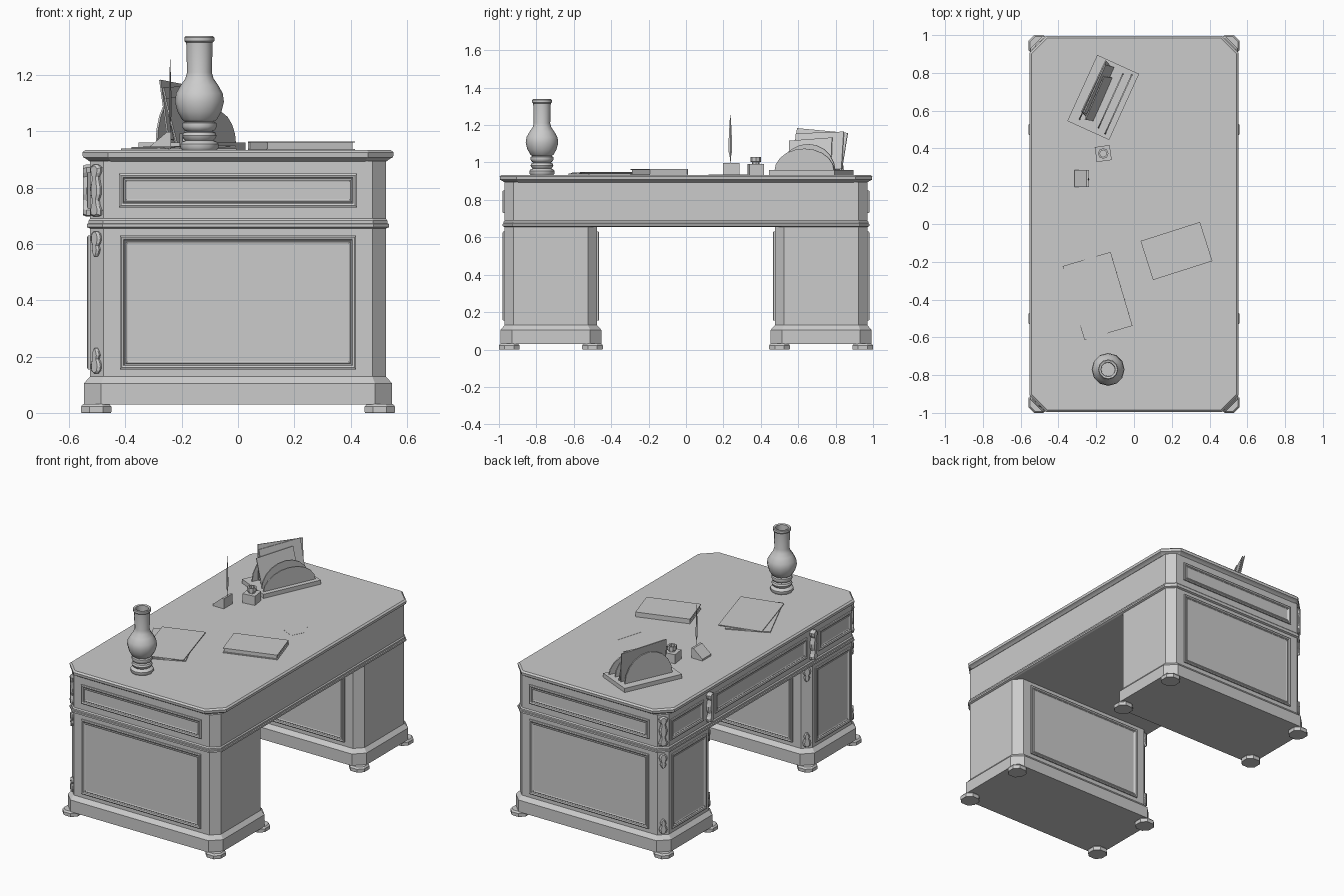
import bpy, bmesh, math
from mathutils import Matrix, Vector

if "Cube" in bpy.data.objects:
    bpy.data.objects.remove(bpy.data.objects["Cube"])

R = math.radians
TOP = 0.934  # desk surface height


def place(x=0, y=0, z=0, yaw=0):
    return Matrix.Translation((x, y, z)) @ Matrix.Rotation(R(yaw), 4, 'Z')


def loft(name, rings, m=Matrix(), smooth=None, caps=True):
    """Skin a stack of equally sized point rings and close both ends."""
    bm = bmesh.new()
    loops = [[bm.verts.new(m @ Vector(p)) for p in r] for r in rings]
    for a, b in zip(loops, loops[1:]):
        for i in range(len(a)):
            j = (i + 1) % len(a)
            bm.faces.new((a[i], a[j], b[j], b[i]))
    if caps:
        bm.faces.new(loops[0][::-1])
        bm.faces.new(loops[-1])
    bmesh.ops.recalc_face_normals(bm, faces=bm.faces)
    me = bpy.data.meshes.new(name)
    bm.to_mesh(me)
    bm.free()
    ob = bpy.data.objects.new(name, me)
    bpy.context.collection.objects.link(ob)
    if smooth:
        bpy.ops.object.select_all(action='DESELECT')
        ob.select_set(True)
        bpy.context.view_layer.objects.active = ob
        bpy.ops.object.shade_smooth_by_angle(angle=R(smooth))
    return ob


def octa(hx, hy, ch, z, o=0):
    """Rectangle with cut corners, grown outwards by o."""
    c, hx, hy = ch + 0.586 * o, hx + o, hy + o
    return [(hx, c - hy, z), (hx, hy - c, z), (hx - c, hy, z), (c - hx, hy, z),
            (-hx, hy - c, z), (-hx, c - hy, z), (c - hx, -hy, z), (hx - c, -hy, z)]


def octa_block(name, hx, hy, ch, prof, x=0, y=0):
    return loft(name, [octa(hx, hy, ch, z, o) for z, o in prof], place(x, y))


def box(name, sx, sy, sz, m):
    """Box standing on the local origin."""
    r = [(-sx/2, -sy/2), (sx/2, -sy/2), (sx/2, sy/2), (-sx/2, sy/2)]
    return loft(name, [[(a, b, z) for a, b in r] for z in (0, sz)], m)


def panel(name, w, h, m):
    """Framed panel facing local -y."""
    prof = [(0, -.004), (0, .008), (.006, .011), (.014, .008), (.018, .002),
            (.022, .005), (.028, .002)]
    rings = []
    for i, d in prof:
        a, b = w/2 - i, h/2 - i
        rings.append([(-a, -d, -b), (a, -d, -b), (a, -d, b), (-a, -d, b)])
    return loft(name, rings, m)


def carving(name, half, depth, m):
    """Symmetric carved ornament from half an outline, with a rounded face."""
    pts = half + [(-a, b) for a, b in reversed(half)]
    return loft(name, [[(a * s, -d, b * t) for a, b in pts]
                       for s, t, d in ((1, 1, -.004), (1, 1, depth*.5), (.6, .94, depth))], m)


def lathe(name, prof, x, y, n=12, smooth=40):
    rings = [[(r*math.cos(2*math.pi*k/n), r*math.sin(2*math.pi*k/n), z)
              for k in range(n)] for r, z in prof]
    return loft(name, rings, place(x, y), smooth)


# Desk top and drawer case
octa_block("desk_top", .527, .97, .075,
           [(.893, 0), (.902, .012), (.908, .024), (.925, .026), (TOP, .016)])
octa_block("drawer_case", .525, .97, .048, [(.66, 0), (.895, 0)])
octa_block("waist_moulding", .525, .97, .048,
           [(.655, 0), (.66, .012), (.671, .012), (.673, .006), (.683, .006), (.69, 0)])

# Pedestals with flared plinths and feet
PX, PY, PH = .525, .7225, .2475
for s, side in ((-1, "front"), (1, "rear")):
    octa_block(side + "_pedestal", PX, PH, .048,
               [(.03, .022), (.105, .022), (.13, 0), (.66, 0)], 0, s*PY)
    for fx in (-1, 1):
        for fy, where in ((.945, "outer"), (.5, "inner")):
            octa_block(f"{side}_{where}_foot", .054, .055, .03,
                       [(0, -.002), (.004, 0), (.022, 0), (.032, -.008)], fx*.504, s*fy)

    # End panels, kneehole panels, doors and small drawers
    out, inn = (0, 180) if s < 0 else (180, 0)
    panel(side + "_end_upper_panel", .845, .12, place(0, s*.97, .79, out))
    panel(side + "_end_lower_panel", .84, .475, place(0, s*.97, .3925, out))
    panel(side + "_kneehole_panel", .84, .475, place(0, s*.475, .3925, inn))
    panel(side + "_door", .35, .475, place(-PX, s*PY, .3925, -90))
    panel(side + "_small_drawer", .33, .13, place(-PX, s*.745, .79, -90))
panel("centre_drawer", .92, .13, place(-PX, 0, .79, -90))

# Carved ornaments on the drawer side
SCROLL = [(.006, -.093), (.024, -.088), (.027, -.07), (.018, -.055), (.013, -.035), (.022, -.015),
          (.024, .01), (.018, .03), (.014, .05), (.024, .065), (.027, .082), (.008, .093)]
LEAF = [(.004, -.045), (.012, -.035), (.018, -.02), (.012, -.006), (.02, .004),
        (.024, .02), (.02, .036), (.008, .045)]
for s in (-1, 1):
    yaw = -90 + s * -45
    carving("corner_scroll", SCROLL, .016, place(-.501, s*.946, .79, yaw))
    carving("pilaster_scroll", SCROLL, .026, place(-PX, s*.52, .79, -90))
    for y, w in ((.946, yaw), (.499, -180 - yaw)):
        m = place(-.501, s*y, .6, w)
        carving("upper_leaf", LEAF, .014, m)
        carving("lower_leaf", [(a, -b) for a, b in reversed(LEAF)], .014,
                place(-.501, s*y, .185, w))

# Oil lamp: base rings, bulb and open chimney
lathe("lamp_base", [(.062, TOP), (.068, .942), (.068, .955), (.06, .964), (.05, .968),
                    (.058, .976), (.061, .985), (.056, .996), (.046, 1.0), (.056, 1.006),
                    (.062, 1.018), (.06, 1.03), (.048, 1.036)], -.137, -.77)
lathe("lamp_glass", [(.05, 1.033), (.062, 1.042), (.078, 1.07), (.087, 1.105), (.083, 1.135),
                     (.066, 1.165), (.05, 1.188), (.044, 1.21), (.047, 1.315), (.053, 1.321),
                     (.053, 1.334), (.049, 1.338), (.038, 1.335), (.036, 1.22)], -.137, -.77)

# Letter rack with arched dividers and leaning letters
rack = place(-.163, .67, TOP, -24.4)
box("rack_base", .243, .384, .026, rack)
for u, w, h in ((.085, .35, .12), (.04, .32, .145), (-.07, .32, .17)):
    arc = [(w/2*math.cos(math.pi*k/10), .02 + h*math.sin(math.pi*k/10)) for k in range(11)]
    loft("rack_divider", [[(u + d, a, b) for a, b in arc] for d in (0, .007)], rack)
for u, v, w, h, lean, roll in ((-.015, .03, .28, .205, -13, 2), (-.03, .015, .3, .215, -11, -5),
                               (.0, -.01, .25, .17, -14, 4)):
    box("letter", .006, w, h, rack @ Matrix.Translation((u, v, .026))
        @ Matrix.Rotation(R(lean), 4, 'Y') @ Matrix.Rotation(R(roll), 4, 'X'))

# Ink bottle
box("ink_bottle", .08, .08, .058, place(-.163, .373, TOP, 8))
lathe("ink_bottle_neck", [(.02, .99), (.02, 1.002), (.028, 1.004), (.028, 1.028), (.018, 1.028),
                          (.018, 1.01)], -.163, .373, 8)

# Quill on a wedge-shaped stand
wedge = [(-.315, TOP), (-.238, TOP), (-.238, .998), (-.252, .998), (-.315, .945)]
loft("quill_stand", [[(a, y, b) for a, b in wedge] for y in (.197, .285)])
quill = [(.001, .97), (.003, 1.03), (.01, 1.06), (.009, 1.12), (.005, 1.2), (.001, 1.255)]
loft("quill", [[(-.241 - r*.5, .237, z), (-.241, .237 - r, z), (-.241 + r*.5, .237, z),
                (-.241, .237 + r, z)] for r, z in quill])

# Blotter mark lying on the desk
leaf = [(.2, .165), (.29, .12), (.33, .2), (.3, .27), (.25, .33)]
loft("flat_feather", [[(a, b, z) for a, b in leaf] for z in (TOP - .001, TOP + .001)])

# Closed book: two covers, pages and a spine
book = place(.225, -.143, TOP, 17.7)
up = Matrix.Translation
box("book_lower_cover", .33, .217, .004, book)
box("book_pages", .318, .207, .022, book @ up((0, .002, .004)))
box("book_upper_cover", .33, .217, .004, book @ up((0, 0, .026)))
box("book_spine", .33, .004, .03, book @ up((0, .1065, 0)))

# Folder of papers, two skewed leaves
box("folder_lower", .265, .408, .006, place(-.21, -.387, TOP, 24.5))
box("folder_upper", .265, .408, .005, place(-.193, -.381, TOP + .006, 16.5)
    @ Matrix.Rotation(R(-1), 4, 'Y') @ up((0, 0, .002)))
